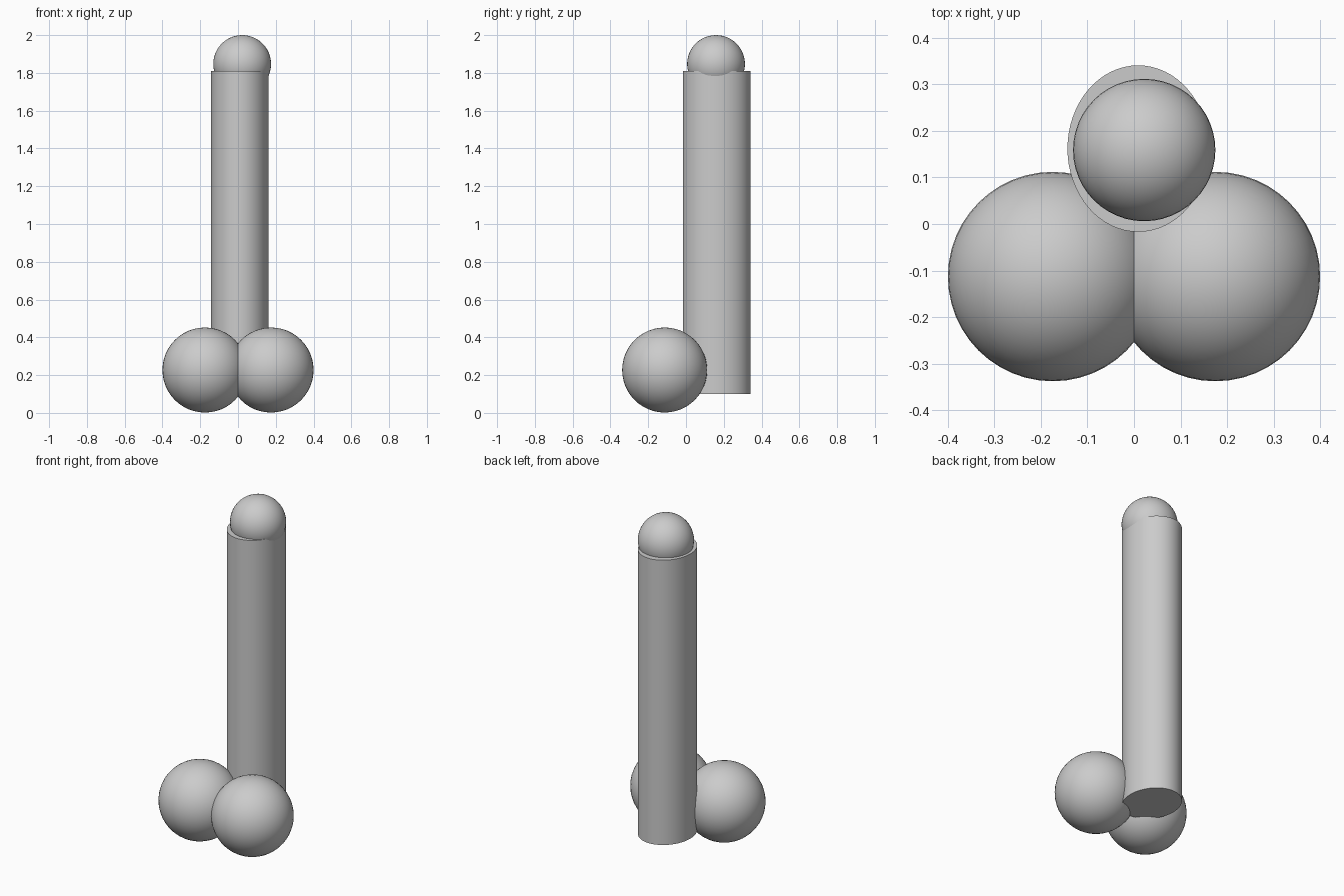
import bpy
import math

default = bpy.data.objects.get("Cube")
if default:
    bpy.data.objects.remove(default, do_unlink=True)

# Single plain grey
grey = bpy.data.materials.new("plain_grey")
grey.use_nodes = True
colour = (0.6, 0.6, 0.6, 1)
grey.diffuse_color = colour
grey.node_tree.nodes["Principled BSDF"].inputs["Base Color"].default_value = colour


def finish(name):
    obj = bpy.context.object
    obj.name = name
    obj.data.materials.append(grey)
    bpy.ops.object.transform_apply(location=False, rotation=False, scale=True)
    bpy.ops.object.shade_smooth_by_angle(angle=math.radians(40))


def ball(name, radius, location):
    bpy.ops.mesh.primitive_uv_sphere_add(segments=48, ring_count=24, radius=radius, location=location)
    finish(name)


# Pair of base spheres
for side, name in ((1, "left_base_sphere"), (-1, "right_base_sphere")):
    ball(name, 0.225, (side * 0.175, -0.113, 0.227))

# Upright oval column
bpy.ops.mesh.primitive_cylinder_add(vertices=64, radius=1, depth=1.71, location=(0.009, 0.162, 0.955))
bpy.context.object.scale = (0.152, 0.179, 1)
finish("column")

# Rounded top
ball("top_sphere", 0.153, (0.022, 0.159, 1.847))
